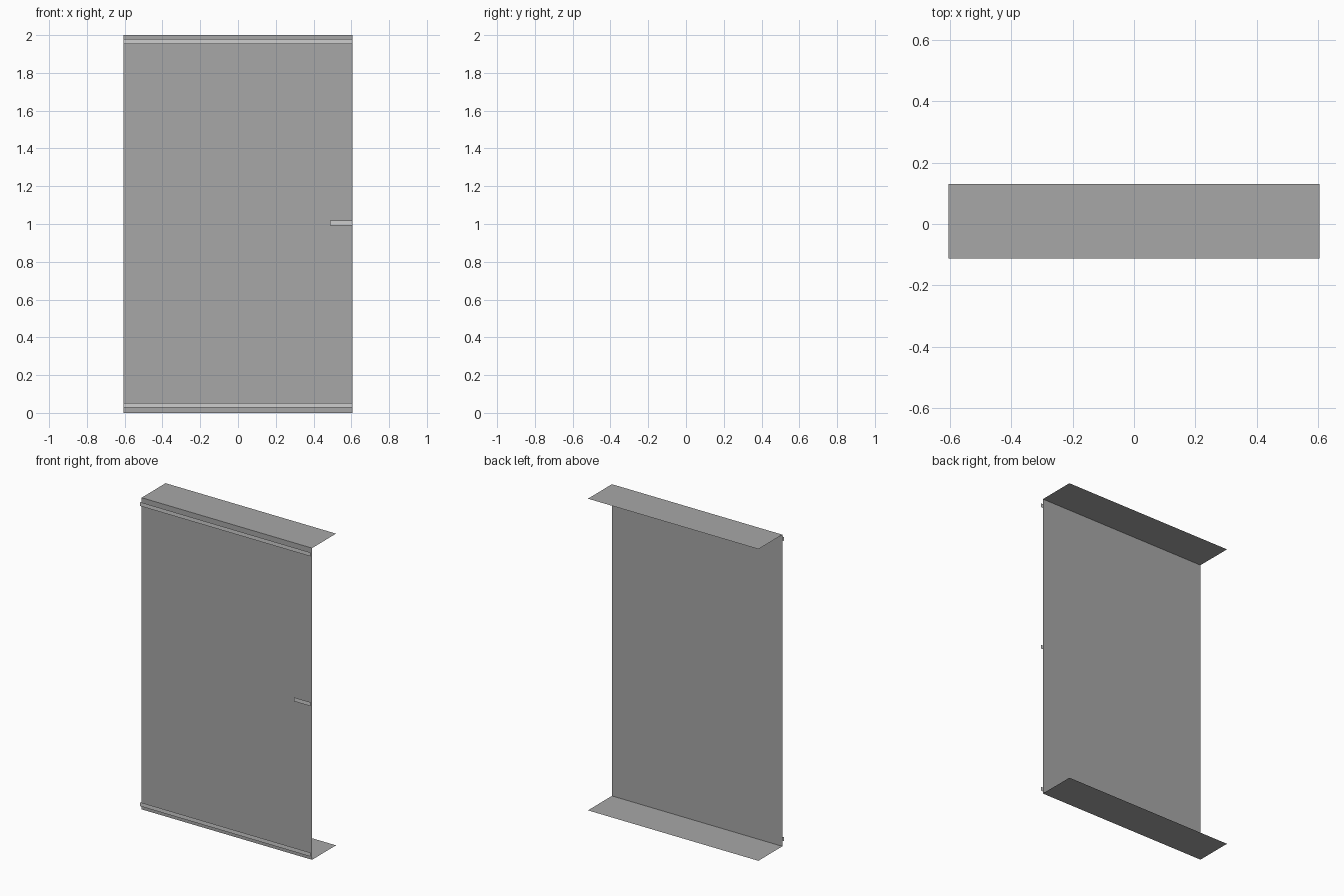
import bpy

if "Cube" in bpy.data.objects:
    bpy.data.objects.remove(bpy.data.objects["Cube"])

W = 0.605          # half width
FRONT = -0.113     # panel plane
BACK = 0.13        # rear edge of the flanges
STRIP = -0.13      # plane of the raised strips


def material(name, value):
    m = bpy.data.materials.new(name)
    m.diffuse_color = (value, value, value, 1)
    m.use_nodes = True
    m.node_tree.nodes["Principled BSDF"].inputs["Base Color"].default_value = m.diffuse_color
    return m


def sheet(name, profile, x0, x1, mat):
    """Sweep an open (y, z) profile along x as a thin folded sheet."""
    verts = [(x, y, z) for y, z in profile for x in (x0, x1)]
    faces = [(2 * i, 2 * i + 1, 2 * i + 3, 2 * i + 2)
             for i in range(len(profile) - 1)]
    mesh = bpy.data.meshes.new(name)
    mesh.from_pydata(verts, [], faces)
    mesh.materials.append(mat)
    obj = bpy.data.objects.new(name, mesh)
    bpy.context.collection.objects.link(obj)
    return obj


grey = material("mid grey", 0.39)
light = material("light grey", 0.61)

# Folded body: bottom flange, front panel, top flange
sheet("folded_panel", [(BACK, 0), (FRONT, 0), (FRONT, 2), (BACK, 2)], -W, W, grey)

# Raised strips: full-width bottom and top, short one at the right edge
for name, z, x0 in (("bottom_strip", 0.04, -W),
                    ("top_strip", 1.966, -W),
                    ("handle_strip", 1.005, 0.488)):
    sheet(name, [(STRIP, z - 0.0125), (STRIP, z + 0.0125)], x0, W, light)
